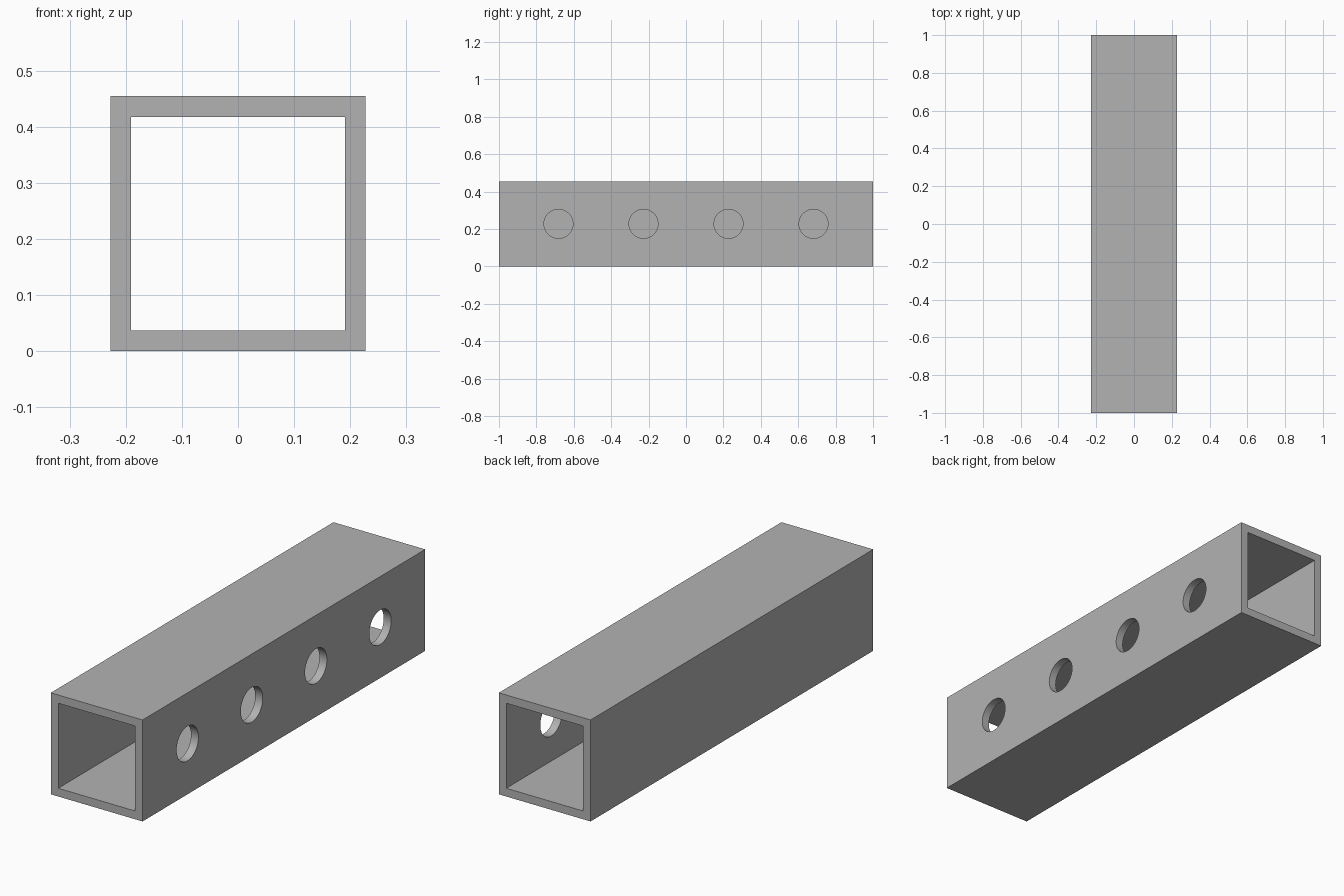
import bpy, bmesh
from math import pi
from mathutils import Matrix

cube = bpy.data.objects.get("Cube")
if cube:
    bpy.data.objects.remove(cube, do_unlink=True)

LENGTH, SIZE, WALL = 2.0, 0.4545, 0.037
HOLE_RADIUS, PITCH = 0.0775, 0.4545

grey = bpy.data.materials.new("plain grey")
grey.use_nodes = True
colour = (0.45, 0.45, 0.45, 1.0)
grey.diffuse_color = colour
grey.node_tree.nodes["Principled BSDF"].inputs["Base Color"].default_value = colour


def make_object(name, bm):
    bmesh.ops.recalc_face_normals(bm, faces=bm.faces)
    mesh = bpy.data.meshes.new(name)
    bm.to_mesh(mesh)
    bm.free()
    mesh.materials.append(grey)
    obj = bpy.data.objects.new(name, mesh)
    bpy.context.collection.objects.link(obj)
    return obj


# Square tube: outer and inner loops at each end, bridged into walls
bm = bmesh.new()
loops = []
for y in (-LENGTH / 2, LENGTH / 2):
    for half in (SIZE / 2, SIZE / 2 - WALL):
        loops.append([bm.verts.new((sx * half, y, SIZE / 2 + sz * half))
                      for sx, sz in ((-1, -1), (1, -1), (1, 1), (-1, 1))])
front_out, front_in, back_out, back_in = loops
for a, b in ((front_out, front_in), (front_out, back_out),
             (front_in, back_in), (back_out, back_in)):
    for i in range(4):
        j = (i + 1) % 4
        bm.faces.new((a[i], a[j], b[j], b[i]))
tube = make_object("square_tube", bm)

# Row of round holes through the +x wall only
bm = bmesh.new()
for i in range(4):
    place = Matrix.Translation((SIZE / 2 - WALL / 2, (i - 1.5) * PITCH, SIZE / 2))
    bmesh.ops.create_cone(bm, cap_ends=True, segments=64, radius1=HOLE_RADIUS,
                          radius2=HOLE_RADIUS, depth=WALL * 3,
                          matrix=place @ Matrix.Rotation(pi / 2, 4, 'Y'))
cutter = make_object("hole_cutter", bm)
cutter.hide_render = True

cut = tube.modifiers.new("holes", 'BOOLEAN')
cut.operation = 'DIFFERENCE'
cut.solver = 'EXACT'
cut.object = cutter

# Bake the holes, remove the cutter, and smooth only the round walls
bpy.ops.object.select_all(action='DESELECT')
tube.select_set(True)
bpy.context.view_layer.objects.active = tube
bpy.ops.object.modifier_apply(modifier=cut.name)
bpy.data.objects.remove(cutter, do_unlink=True)
bpy.ops.object.shade_smooth_by_angle(angle=pi / 6)
